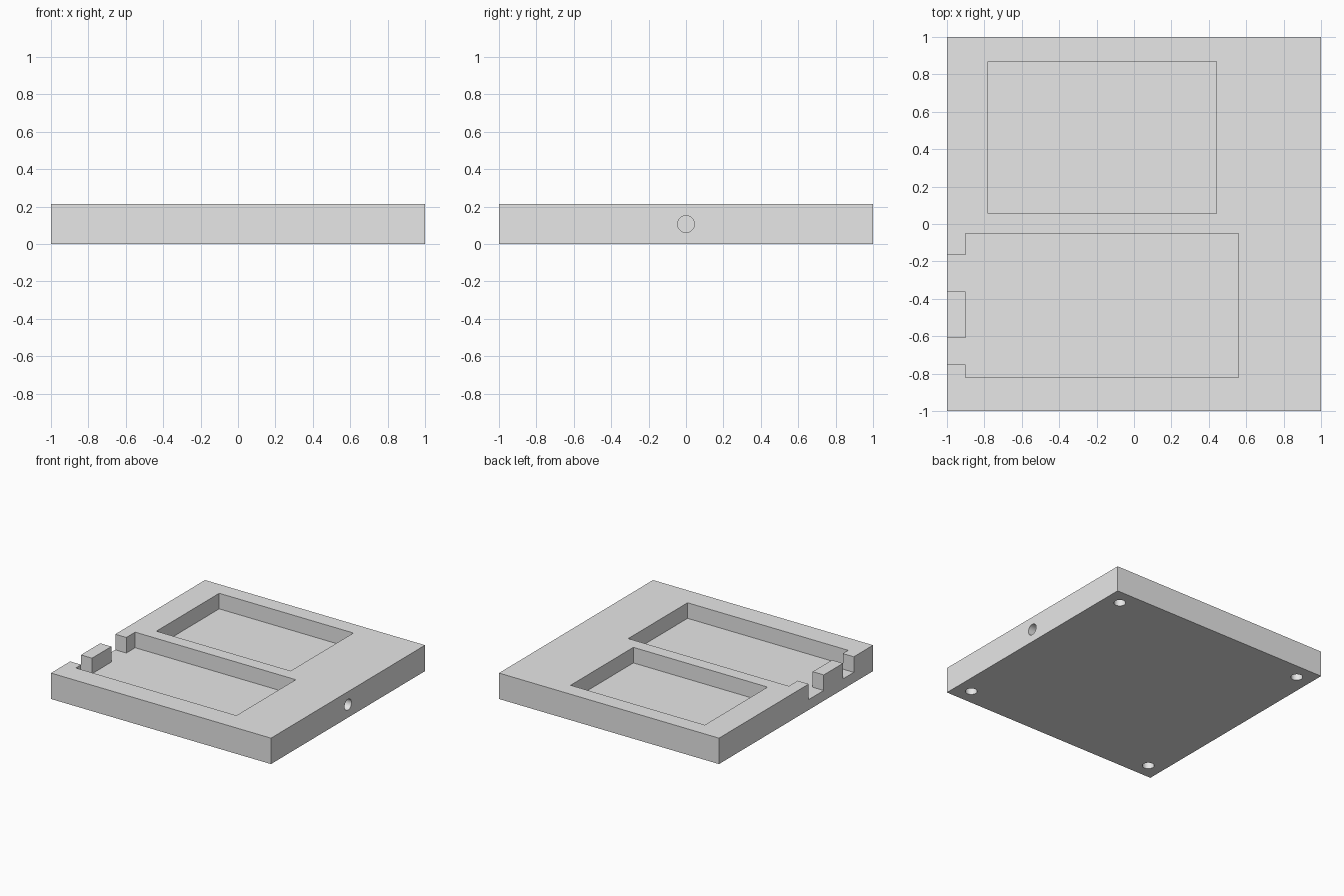
import bpy
import bmesh
import math
from mathutils import Matrix

if "Cube" in bpy.data.objects:
    bpy.data.objects.remove(bpy.data.objects["Cube"], do_unlink=True)

HEIGHT = 0.213
FLOOR = 0.085      # floor level of both pockets
HOLE_R = 0.045
INSET = 0.13       # distance of underside holes from the edges

grey = bpy.data.materials.new("light grey")
grey.use_nodes = True
grey.diffuse_color = (0.8, 0.8, 0.8, 1)
grey.node_tree.nodes["Principled BSDF"].inputs["Base Color"].default_value = (0.8, 0.8, 0.8, 1)


def make_object(name, bm):
    bmesh.ops.recalc_face_normals(bm, faces=bm.faces)
    mesh = bpy.data.meshes.new(name)
    bm.to_mesh(mesh)
    bm.free()
    mesh.materials.append(grey)
    obj = bpy.data.objects.new(name, mesh)
    bpy.context.collection.objects.link(obj)
    return obj


def prism(name, outline, bottom, top):
    bm = bmesh.new()
    face = bm.faces.new([bm.verts.new((x, y, bottom)) for x, y in outline])
    result = bmesh.ops.extrude_face_region(bm, geom=[face])
    verts = [v for v in result["geom"] if isinstance(v, bmesh.types.BMVert)]
    bmesh.ops.translate(bm, verts=verts, vec=(0, 0, top - bottom))
    return make_object(name, bm)


def rectangle(x0, y0, x1, y1):
    return [(x0, y0), (x1, y0), (x1, y1), (x0, y1)]


def drill(name, centre, length, rotation=Matrix()):
    bm = bmesh.new()
    bmesh.ops.create_cone(bm, cap_ends=True, segments=32, radius1=HOLE_R,
                          radius2=HOLE_R, depth=length,
                          matrix=Matrix.Translation(centre) @ rotation)
    return make_object(name, bm)


# Square base plate
plate = prism("base_plate", rectangle(-1, -1, 1, 1), 0, HEIGHT)

# Closed back pocket, and front pocket with two side notches around a post
cutters = [
    prism("back_pocket", rectangle(-0.78, 0.055, 0.44, 0.87), FLOOR, HEIGHT + 0.1),
    prism("front_pocket", [
        (-1.1, -0.165), (-0.9, -0.165), (-0.9, -0.05), (0.56, -0.05),
        (0.56, -0.82), (-0.9, -0.82), (-0.9, -0.75), (-1.1, -0.75),
        (-1.1, -0.61), (-0.9, -0.61), (-0.9, -0.36), (-1.1, -0.36),
    ], FLOOR, HEIGHT + 0.1),
]

# Blind hole in the left side
cutters.append(drill("side_hole", (1, 0, HEIGHT / 2), 0.4, Matrix.Rotation(math.pi / 2, 4, "Y")))

# Blind holes under the four corners
for sx in (-1, 1):
    for sy in (-1, 1):
        cutters.append(drill("corner_hole", (sx * (1 - INSET), sy * (1 - INSET), 0), 0.24))

# Cut everything out of the plate
bpy.context.view_layer.objects.active = plate
for cutter in cutters:
    cutter.hide_render = True
    mod = plate.modifiers.new(cutter.name, "BOOLEAN")
    mod.operation = "DIFFERENCE"
    mod.solver = "EXACT"
    mod.object = cutter
    bpy.ops.object.modifier_apply(modifier=mod.name)
    bpy.data.objects.remove(cutter, do_unlink=True)

bpy.ops.object.select_all(action="DESELECT")
plate.select_set(True)
bpy.ops.object.shade_smooth_by_angle(angle=math.radians(30))
